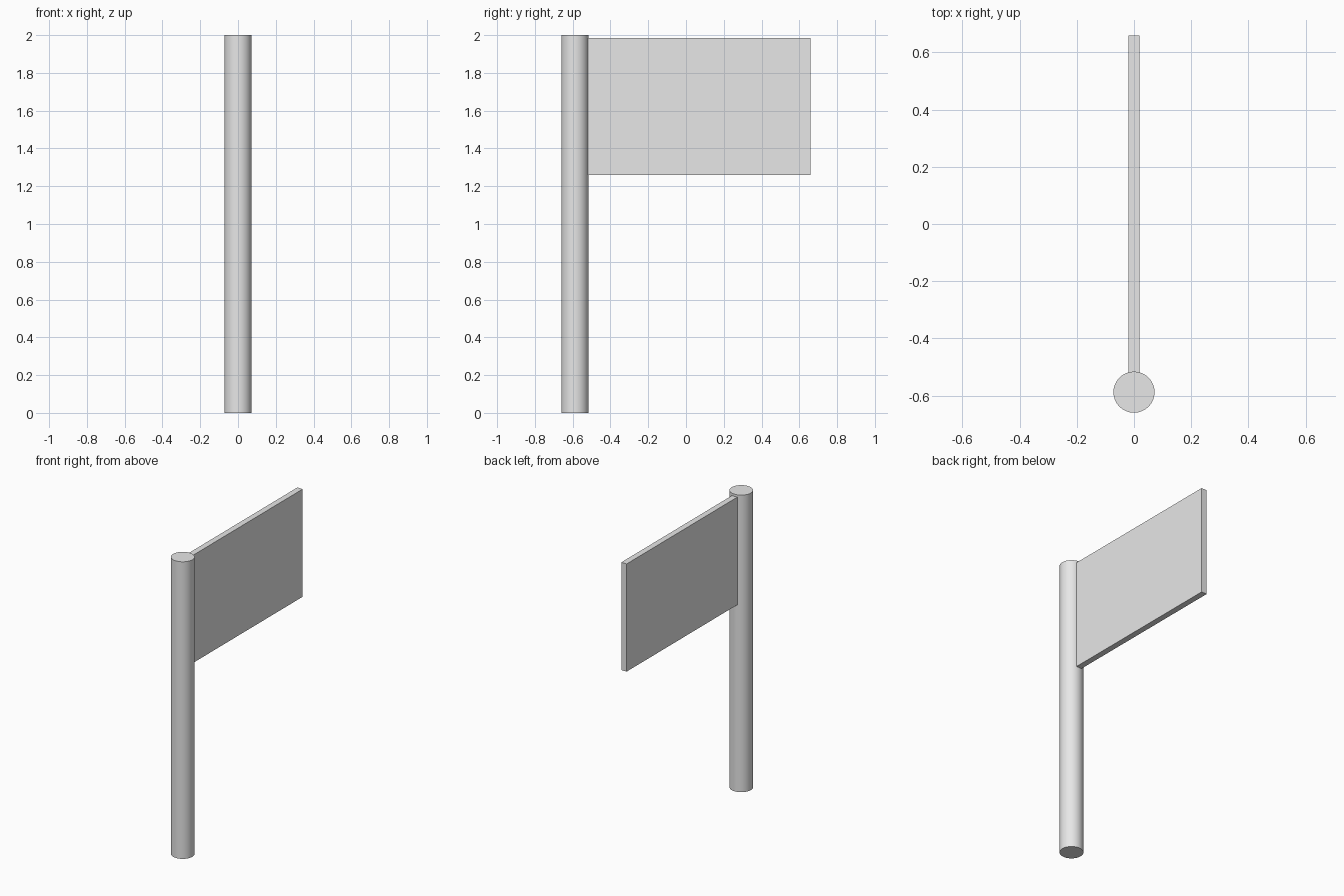
import bpy
import math

cube = bpy.data.objects.get("Cube")
if cube:
    bpy.data.objects.remove(cube, do_unlink=True)

# Single light grey material
grey = bpy.data.materials.new("light_grey")
grey.use_nodes = True
colour = (0.8, 0.8, 0.8, 1.0)
grey.diffuse_color = colour
grey.node_tree.nodes["Principled BSDF"].inputs["Base Color"].default_value = colour

POLE_RADIUS = 0.072
POLE_Y = -0.588

# Round pole with smooth sides and flat caps
bpy.ops.mesh.primitive_cylinder_add(vertices=32, radius=POLE_RADIUS, depth=2.0,
                                    location=(0, POLE_Y, 1.0))
pole = bpy.context.object
pole.name = "pole"
pole.data.materials.append(grey)
bpy.ops.object.shade_smooth_by_angle(angle=math.radians(30))

# Flat flag panel, its inner edge sunk slightly into the pole
y0, y1 = POLE_Y + POLE_RADIUS - 0.012, 0.66
z0, z1 = 1.26, 1.985
bpy.ops.mesh.primitive_cube_add(size=1, location=(0, (y0 + y1) / 2, (z0 + z1) / 2))
flag = bpy.context.object
flag.name = "flag_panel"
flag.scale = (0.04, y1 - y0, z1 - z0)
bpy.ops.object.transform_apply(location=False, rotation=False, scale=True)
flag.data.materials.append(grey)
